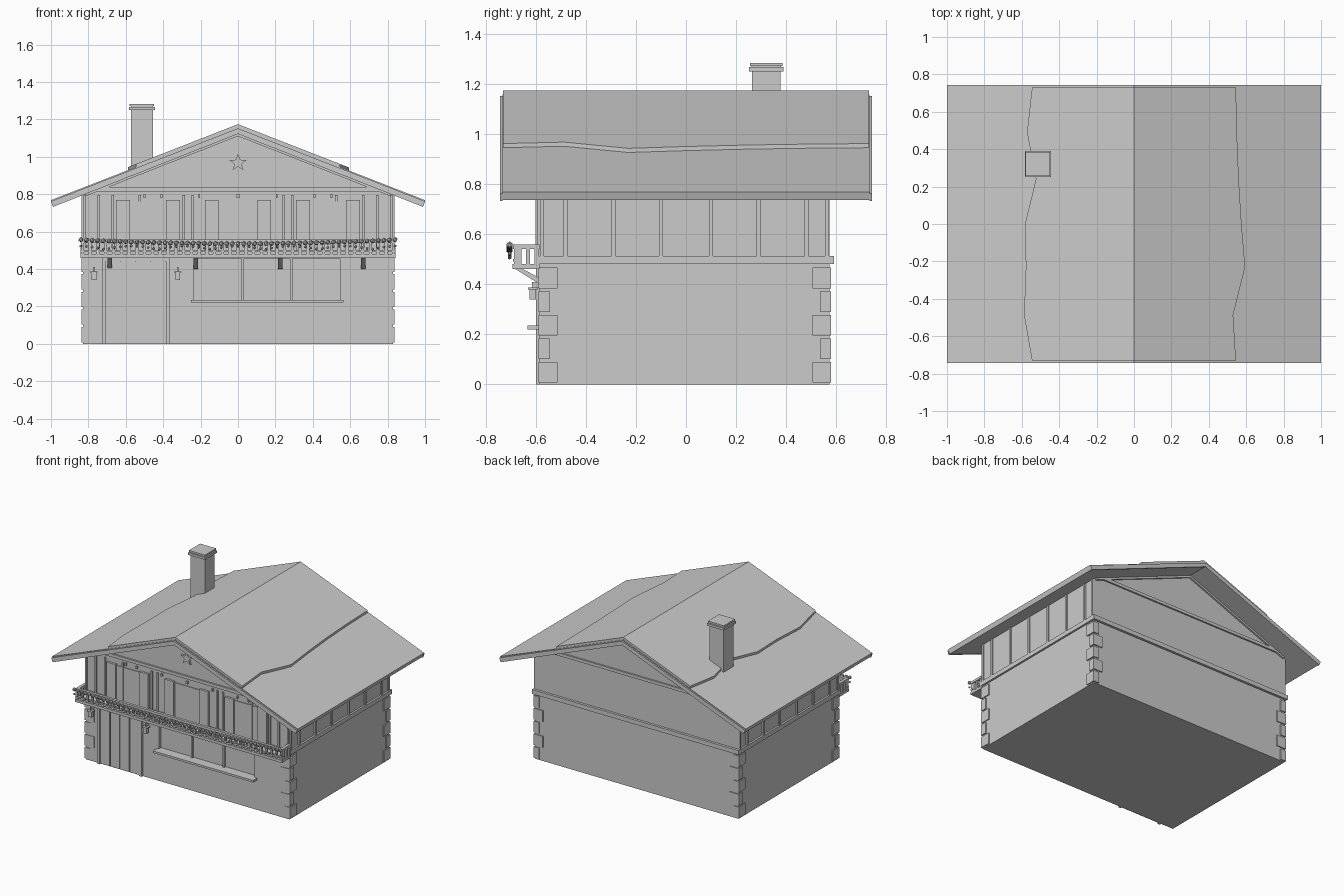
import bpy, bmesh, math
from mathutils import Matrix, Vector

cube = bpy.data.objects.get("Cube")
if cube:
    bpy.data.objects.remove(cube, do_unlink=True)

grey = bpy.data.materials.new("plain grey")
grey.use_nodes = True
grey.diffuse_color = (0.6, 0.6, 0.6, 1)
grey.node_tree.nodes["Principled BSDF"].inputs["Base Color"].default_value = grey.diffuse_color


def finish(name, bm):
    bmesh.ops.recalc_face_normals(bm, faces=bm.faces)
    mesh = bpy.data.meshes.new(name)
    bm.to_mesh(mesh)
    bm.free()
    mesh.materials.append(grey)
    ob = bpy.data.objects.new(name, mesh)
    bpy.context.collection.objects.link(ob)
    return ob


def add_box(bm, x0, x1, y0, y1, z0, z1):
    m = Matrix.Translation(((x0 + x1) / 2, (y0 + y1) / 2, (z0 + z1) / 2))
    m = m @ Matrix.Diagonal((abs(x1 - x0), abs(y1 - y0), abs(z1 - z0), 1))
    bmesh.ops.create_cube(bm, size=1, matrix=m)


def boxes(name, items):
    bm = bmesh.new()
    for item in items:
        add_box(bm, *item)
    return finish(name, bm)


def add_prism(bm, pts, direction):
    face = bm.faces.new([bm.verts.new(p) for p in pts])
    new = bmesh.ops.extrude_face_region(bm, geom=[face])["geom"]
    verts = [v for v in new if isinstance(v, bmesh.types.BMVert)]
    bmesh.ops.translate(bm, verts=verts, vec=Vector(direction))


def prism_y(name, profile, y0, y1):
    bm = bmesh.new()
    add_prism(bm, [(x, y0, z) for x, z in profile], (0, y1 - y0, 0))
    return finish(name, bm)


def chevron(top, half, low, thick):
    # folded strip following the pitch of the roof, with square-cut eaves
    tilt = 0.37 * thick
    return [(-half, low), (0, top), (half, low), (half - tilt, low - thick),
            (0, top - thick), (-half + tilt, low - thick)]


WALL, FRONT, BACK = 0.828, -0.584, 0.572
SLOPE = 0.39

# Ground floor with a recessed shop window
ground = boxes("ground_floor", [(-WALL, WALL, FRONT, BACK, 0, 0.48)])
cutter = boxes("window_cutter", [(-0.235, 0.545, FRONT - 0.1, FRONT + 0.025, 0.235, 0.455)])
cutter.hide_render = True
cutter.hide_viewport = True
cut = ground.modifiers.new("window_opening", "BOOLEAN")
cut.object = cutter
cut.solver = "EXACT"
boxes("window_sill", [(-0.25, 0.565, -0.632, FRONT + 0.02, 0.22, 0.235)])
boxes("window_bars", [(x - 0.006, x + 0.006, FRONT + 0.008, FRONT + 0.03, 0.235, 0.455)
                      for x in (0.025, 0.285)])

# Stone corner blocks, alternating long and short
quoins = []
for i in range(5):
    z0 = 0.008 + i * 0.094
    wide, deep = (0.075, 0.045) if i % 2 else (0.045, 0.075)
    for sx in (-1, 1):
        for y, s in ((FRONT - 0.004, 1), (BACK + 0.007, -1)):
            quoins.append((sx * 0.836, sx * (0.836 - wide), y, y + s * deep, z0, z0 + 0.082))
boxes("corner_blocks", quoins)

# Boarded door with frame
boards = [(-0.625 + i * 0.08, -0.551 + i * 0.08, -0.592, FRONT, 0.005, 0.44) for i in range(3)]
boards.append((-0.705, -0.631, -0.592, FRONT, 0.005, 0.44))
boxes("door_boards", boards)
boxes("door_frame", [(-0.727, -0.708, -0.598, FRONT, 0, 0.455),
                     (-0.386, -0.365, -0.598, FRONT, 0, 0.455),
                     (-0.727, -0.365, -0.598, FRONT, 0.44, 0.46)])

# Upper floor and gables in one five-sided body
prism_y("upper_floor", [(-WALL, 0.48), (WALL, 0.48), (WALL, 0.805),
                        (0, 1.128), (-WALL, 0.805)], FRONT, BACK)
boxes("floor_ledge", [(-0.842, 0.842, -0.59, 0.59, 0.48, 0.512)])
boxes("gable_beams", [(-0.76, 0.76, FRONT - 0.012, FRONT, 0.815, 0.837),
                      (-0.76, 0.76, BACK, BACK + 0.012, 0.815, 0.837)])
for side, y0, y1 in (("front", FRONT - 0.012, FRONT), ("back", BACK, BACK + 0.012)):
    prism_y(side + "_gable_trim", chevron(1.13, 0.82, 1.13 - 0.82 * SLOPE, 0.02), y0, y1)

# Upright battens on the sides and front
battens = [(s * WALL, s * 0.838, y - 0.008, y + 0.008, 0.51, 0.8)
           for s in (-1, 1) for y in (-0.575, -0.48, -0.29, -0.1, 0.1, 0.29, 0.48, 0.563)]
battens += [(s * x - 0.006, s * x + 0.006, FRONT - 0.01, FRONT, 0.51, 0.795)
            for s in (-1, 1) for x in (0.822, 0.745, 0.67, 0.525, 0.29, 0.243)]
boxes("wall_battens", battens)

# Upper windows and shutters
boxes("shutters", [(s * x - 0.037, s * x + 0.037, FRONT - 0.016, FRONT, 0.5, 0.77)
                   for s in (-1, 1) for x in (0.14, 0.348, 0.615)])
boxes("upper_windows", [(x - 0.095, x + 0.095, FRONT - 0.006, FRONT, 0.5, 0.76)
                        for x in (-0.48, 0, 0.48)])
boxes("eave_pegs", [(s * x - 0.005, s * x + 0.005, FRONT - 0.014, FRONT, 0.78, 0.8)
                    for s in (-1, 1) for x in (0.002, 0.207, 0.41, 0.5)])

# Star on the front gable
star = []
for i in range(10):
    r = 0.02 if i % 2 else 0.049
    a = math.pi / 2 + i * math.pi / 5
    star.append((r * math.cos(a), 0.968 + r * math.sin(a)))
prism_y("gable_star", star, FRONT - 0.015, FRONT + 0.002)

# Roof, barge boards and raised upper covering with a wavy lower edge
prism_y("roof", chevron(1.157, 1.0, 0.768, 0.032), -0.733, 0.733)
for side, y in (("front", -0.743), ("back", 0.733)):
    prism_y(side + "_barge_board", chevron(1.152, 1.0, 0.762, 0.03), y, y + 0.01)
ys = (0.73, 0.49, 0.24, 0, -0.23, -0.487, -0.73)
edges = {-1: (0.545, 0.572, 0.524, 0.583, 0.578, 0.588, 0.545),
         1: (0.545, 0.55, 0.56, 0.575, 0.594, 0.53, 0.545)}
bm = bmesh.new()
for s, xs in edges.items():
    outline = [(0, 0.73, 1.152)]
    outline += [(s * x, y, 1.152 - SLOPE * x) for x, y in zip(xs, ys)]
    outline.append((0, -0.73, 1.152))
    add_prism(bm, outline, (0, 0, 0.022))
finish("roof_covering", bm)

# Chimney with stepped cap
boxes("chimney", [(-0.571, -0.455, 0.264, 0.378, 0.88, 1.255)])
boxes("chimney_cap", [(-0.583, -0.444, 0.252, 0.39, 1.25, 1.267),
                      (-0.573, -0.454, 0.262, 0.38, 1.267, 1.272),
                      (-0.579, -0.448, 0.256, 0.386, 1.272, 1.283)])

# Balcony floor, rails and balusters
boxes("balcony_floor", [(-0.842, 0.842, -0.692, FRONT, 0.46, 0.48)])
rails = [(-0.842, 0.842, -0.69, -0.67, z, z + h) for z, h in ((0.54, 0.018), (0.49, 0.01))]
rails += [(s * 0.842, s * 0.82, -0.69, FRONT, 0.54, 0.558) for s in (-1, 1)]
boxes("balcony_rails", rails)
posts = [(x - 0.008, x + 0.008, -0.687, -0.673, 0.48, 0.545)
         for x in [-0.832 + i * 0.0416 for i in range(41)]]
posts += [(s * 0.838, s * 0.824, y - 0.008, y + 0.008, 0.48, 0.545)
          for s in (-1, 1) for y in (-0.665, -0.63, -0.596)]
boxes("balusters", posts)

# Sloping brackets under the balcony
bm = bmesh.new()
for x in (-0.685, -0.225, 0.225, 0.67):
    add_prism(bm, [(x - 0.012, -0.68, 0.46), (x - 0.012, -0.65, 0.46),
                   (x - 0.012, FRONT, 0.425), (x - 0.012, FRONT, 0.4)], (0.024, 0, 0))
finish("balcony_brackets", bm)

# Garland of beads sagging along the rail, with small swags below
bm = bmesh.new()
for i in range(57):
    x = -0.84 + i * 0.03
    z = 0.535 + 0.022 * (x / 0.84) ** 2
    beads = ((z, 0.014), (0.505 + 0.018 * abs(math.cos(x * 11)), 0.008))
    for bz, r in beads:
        bmesh.ops.create_icosphere(bm, subdivisions=1, radius=r,
                                   matrix=Matrix.Translation((x, -0.704, bz)))
finish("garland", bm)

# Wall lanterns beside the door
lamps = []
for x in (-0.77, -0.322):
    lamps += [(x - 0.013, x + 0.013, -0.624, -0.598, 0.34, 0.38),
              (x - 0.02, x + 0.02, -0.63, -0.592, 0.38, 0.387),
              (x - 0.005, x + 0.005, -0.615, FRONT, 0.387, 0.41)]
boxes("wall_lanterns", lamps)
